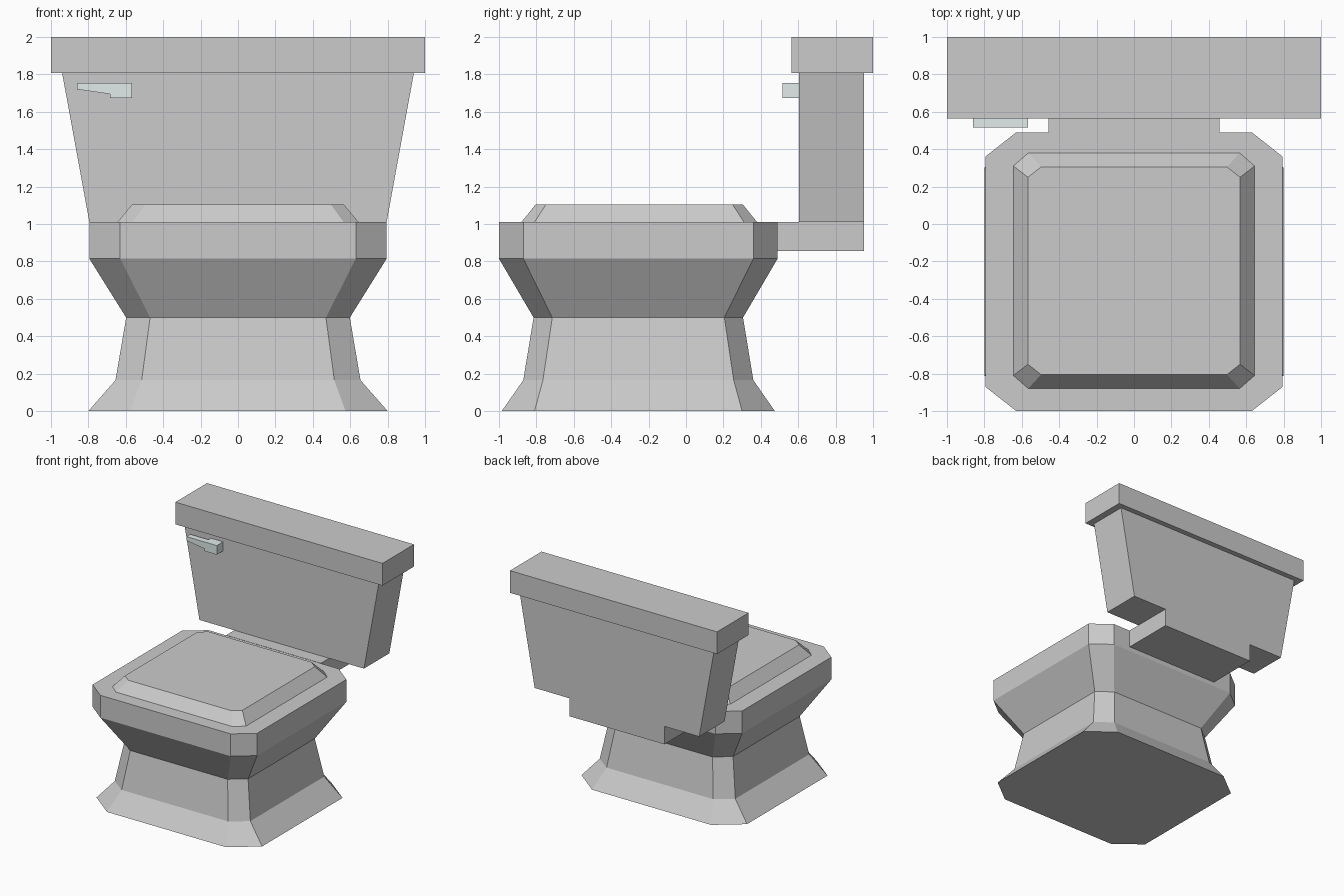
import bpy

if "Cube" in bpy.data.objects:
    bpy.data.objects.remove(bpy.data.objects["Cube"])


def mesh_object(name, verts, faces):
    mesh = bpy.data.meshes.new(name)
    mesh.from_pydata(verts, [], faces)
    mesh.update()
    obj = bpy.data.objects.new(name, mesh)
    bpy.context.collection.objects.link(obj)
    return obj


def loft(name, rings):
    """Skin equal-sized counterclockwise rings, bottom to top, and cap both ends."""
    n = len(rings[0])
    verts = [v for ring in rings for v in ring]
    faces = [tuple(range(n))[::-1], tuple(range(len(verts) - n, len(verts)))]
    for r in range(0, len(verts) - n, n):
        for i in range(n):
            j = (i + 1) % n
            faces.append((r + i, r + j, r + n + j, r + n + i))
    return mesh_object(name, verts, faces)


def rect(x, y0, y1, z):
    return [(-x, y0, z), (x, y0, z), (x, y1, z), (-x, y1, z)]


def octagon(z, x, y0, y1, cx, cy):
    """Rectangle with corners cut by cx and cy."""
    return [(-x + cx, y0, z), (x - cx, y0, z), (x, y0 + cy, z), (x, y1 - cy, z),
            (x - cx, y1, z), (-x + cx, y1, z), (-x, y1 - cy, z), (-x, y0 + cy, z)]


# Pedestal, bowl, rim and raised seat lid as one lofted body
profile = [
    (0.00, 0.80, -0.985, 0.475, 0.225, 0.175),
    (0.165, 0.655, -0.87, 0.36, 0.14, 0.105),
    (0.50, 0.598, -0.815, 0.305, 0.128, 0.10),
    (0.815, 0.795, -1.00, 0.49, 0.165, 0.13),
    (1.01, 0.795, -1.00, 0.49, 0.165, 0.13),
    (1.01, 0.645, -0.88, 0.38, 0.08, 0.07),
    (1.103, 0.567, -0.805, 0.305, 0.07, 0.055),
]
loft("bowl", [octagon(*p) for p in profile])

# Ledge joining bowl to tank, flared tank and its lid
loft("tank_ledge", [rect(0.458, 0.49, 0.953, 0.855), rect(0.458, 0.49, 0.953, 1.012)])
loft("tank", [rect(0.795, 0.603, 0.953, 1.012), rect(0.94, 0.603, 0.953, 1.806)])
loft("tank_lid", [rect(1.0, 0.565, 1.0, 1.806), rect(1.0, 0.565, 1.0, 2.0)])

# Flush handle: tapered lever and deeper pivot block
chrome = bpy.data.materials.new("handle_metal")
chrome.diffuse_color = (0.75, 0.83, 0.83, 1)
chrome.use_nodes = True
chrome.node_tree.nodes["Principled BSDF"].inputs["Base Color"].default_value = chrome.diffuse_color


def handle_part(name, outline, y0, y1):
    obj = loft(name, [[(x, y, z) for x, z in outline] for y in (y1, y0)])
    obj.data.materials.append(chrome)


handle_part("flush_lever", [(-0.86, 1.72), (-0.685, 1.695), (-0.685, 1.755), (-0.86, 1.755)], 0.517, 0.57)
handle_part("flush_pivot", [(-0.685, 1.675), (-0.567, 1.675), (-0.567, 1.755), (-0.685, 1.755)], 0.517, 0.603)
